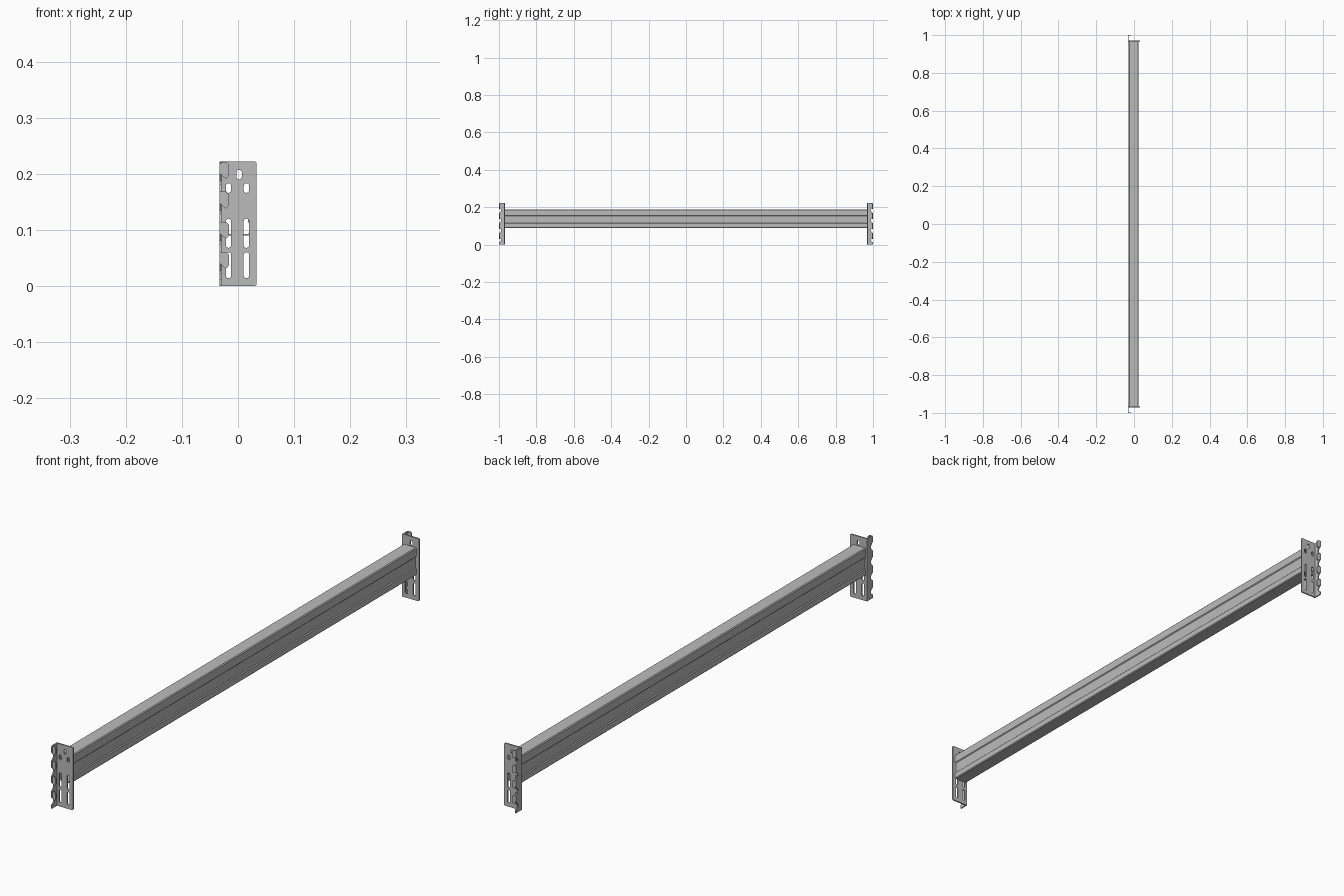
import bpy, bmesh, math

cube = bpy.data.objects.get("Cube")
if cube:
    bpy.data.objects.remove(cube, do_unlink=True)

steel = bpy.data.materials.new("grey_steel")
steel.use_nodes = True
GREY = (0.5, 0.5, 0.5, 1)
steel.diffuse_color = GREY
steel.node_tree.nodes["Principled BSDF"].inputs["Base Color"].default_value = GREY


def slab(name, outline, holes, thickness, place):
    """Extrude a flat outline with holes; place maps (u, v, w) to the world."""
    curve = bpy.data.curves.new(name, "CURVE")
    curve.dimensions = "2D"
    curve.fill_mode = "BOTH"
    curve.extrude = thickness / 2
    for loop in [outline] + holes:
        spline = curve.splines.new("POLY")
        spline.points.add(len(loop) - 1)
        for point, (u, v) in zip(spline.points, loop):
            point.co = (u, v, 0, 1)
        spline.use_cyclic_u = True
    temp = bpy.data.objects.new(name, curve)
    bpy.context.collection.objects.link(temp)
    bpy.context.view_layer.update()
    mesh = bpy.data.meshes.new_from_object(
        temp.evaluated_get(bpy.context.evaluated_depsgraph_get()))
    bpy.data.objects.remove(temp, do_unlink=True)
    bm = bmesh.new()
    bm.from_mesh(mesh)
    bmesh.ops.remove_doubles(bm, verts=bm.verts, dist=1e-5)
    for v in bm.verts:
        v.co = place(*v.co)
    bmesh.ops.recalc_face_normals(bm, faces=bm.faces)
    for f in bm.faces:
        f.smooth = False
    bm.to_mesh(mesh)
    bm.free()
    mesh.materials.clear()
    mesh.materials.append(steel)
    obj = bpy.data.objects.new(name, mesh)
    bpy.context.collection.objects.link(obj)
    return obj


def rounded(x0, x1, z0, z1, r, steps=5):
    """Rectangle with rounded corners; a full radius gives a slot."""
    pts = []
    corners = [(x1 - r, z1 - r), (x0 + r, z1 - r), (x0 + r, z0 + r), (x1 - r, z0 + r)]
    for i, (cx, cz) in enumerate(corners):
        for s in range(steps + 1):
            a = (i + s / steps) * math.pi / 2
            pts.append((cx + r * math.cos(a), cz + r * math.sin(a)))
    return pts


def slot(x, z0, z1, width=0.0096):
    return rounded(x - width / 2, x + width / 2, z0, z1, width / 2 - 0.0001)


def beam_section(t):
    """Box section with a shallow groove along both sides, inset by t."""
    x0, x1, z0, z1, c, d = -0.028 + t, 0.023 - t, 0.09 + t, 0.188 - t, 0.003, 0.003
    low, high = 0.113 - t, 0.157 + t
    return [(x0 + c, z0), (x1 - c, z0), (x1, z0 + c),
            (x1, low), (x1 - d, low + d), (x1 - d, high - d), (x1, high),
            (x1, z1 - c), (x1 - c, z1), (x0 + c, z1), (x0, z1 - c),
            (x0, high), (x0 + d, high - d), (x0 + d, low + d), (x0, low), (x0, z0 + c)]


# Hollow beam
slab("beam", beam_section(0), [beam_section(0.0025)], 1.934,
     lambda u, v, w: (u, w, v))

HEIGHT = 0.222
HOOK_TOPS = [0.221, 0.168, 0.114, 0.061]
holes = [slot(0.002, 0.19, 0.207)]
for x in (-0.017, 0.015):
    holes += [slot(x, 0.166, 0.183), slot(x, 0.068, 0.12), slot(x, 0.014, 0.06)]

# Flange outline with a tapered notch under each hook
flange = [(0.967, 0), (0.967, HEIGHT), (0.996, HEIGHT), (1, HEIGHT - 0.004)]
for top in HOOK_TOPS:
    if top < 0.2:
        flange.append((1, top))
    flange += [(1, top - 0.022), (0.988, top - 0.034), (0.988, top - 0.04)]
flange += [(1, 0.012), (1, 0)]

for side, end in ((-1, "front"), (1, "back")):
    # End plate
    slab(end + "_end_plate", rounded(-0.033, 0.033, 0, HEIGHT, 0.004), holes, 0.005,
         lambda u, v, w: (u, side * (0.9695 + w), v))
    # Flange turned outward along the right edge
    slab(end + "_flange", flange, [], 0.004,
         lambda u, v, w: (-0.031 + w, side * u, v))
    # Hooks bent in from the flange
    for i, top in enumerate(HOOK_TOPS):
        hook = [(-0.033, top), (-0.021, top), (-0.016, top - 0.005),
                (-0.016, top - 0.024), (-0.021, top - 0.03), (-0.033, top - 0.022)]
        slab(f"{end}_hook_{i + 1}", hook, [], 0.004,
             lambda u, v, w: (u, side * (0.997 + w), v))
